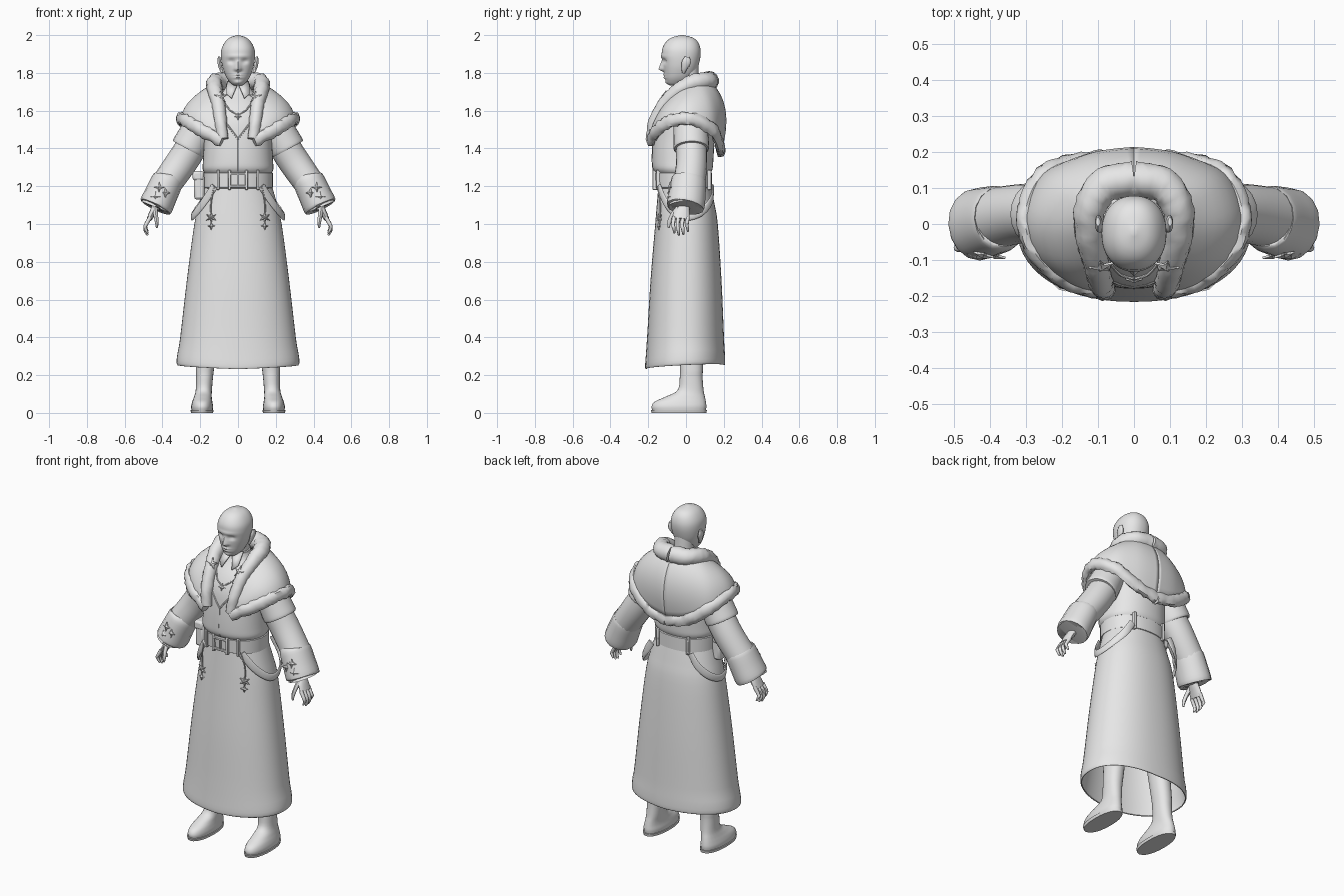
import bpy, bmesh, math, random
from mathutils import Vector

random.seed(4)
cube = bpy.data.objects.get("Cube")
if cube:
    bpy.data.objects.remove(cube)

grey = bpy.data.materials.new("plain grey")
grey.use_nodes = True
grey.diffuse_color = (0.8, 0.8, 0.8, 1)
grey.node_tree.nodes["Principled BSDF"].inputs["Base Color"].default_value = (0.8, 0.8, 0.8, 1)
parts = []
X, Y, Z = Vector((1, 0, 0)), Vector((0, 1, 0)), Vector((0, 0, 1))


def spline(keys, k):
    """Smooth interpolation of equal-length tuples, k steps per span."""
    out = []
    for i in range(len(keys) - 1):
        quad = [keys[max(i - 1, 0)], keys[i], keys[i + 1], keys[min(i + 2, len(keys) - 1)]]
        for j in range(k):
            t = j / k
            out.append(tuple(0.5 * (2 * b + (c - a) * t + (2 * a - 5 * b + 4 * c - d) * t * t
                                    + (3 * b - a - 3 * c + d) * t ** 3) for a, b, c, d in zip(*quad)))
    return out + [tuple(keys[-1])]


def build(name, rows, closed=True, caps=True, mirror=False, thick=0):
    """Skin a list of point rows into one object."""
    bm = bmesh.new()
    grid = [[bm.verts.new(p) for p in row] for row in rows]
    n = len(rows[0])
    for a, b in zip(grid, grid[1:]):
        for i in range(n if closed else n - 1):
            j = (i + 1) % n
            bm.faces.new((a[i], a[j], b[j], b[i]))
    if caps and closed:
        bm.faces.new(grid[0])
        bm.faces.new(grid[-1])
    bmesh.ops.remove_doubles(bm, verts=bm.verts, dist=1e-5)
    bmesh.ops.recalc_face_normals(bm, faces=bm.faces)
    me = bpy.data.meshes.new(name)
    bm.to_mesh(me)
    bm.free()
    me.materials.append(grey)
    ob = bpy.data.objects.new(name, me)
    bpy.context.collection.objects.link(ob)
    if thick:
        mod = ob.modifiers.new("thickness", "SOLIDIFY")
        mod.thickness, mod.offset = thick, 0
    if mirror:
        ob.modifiers.new("mirror", "MIRROR").use_mirror_merge = False
    parts.append(ob)
    return ob


def ring(z, cx, hw, y0, y1, n, p=2.2):
    """Horizontal rounded ring."""
    pts = []
    for i in range(n):
        a = math.tau * i / n
        c, s = math.cos(a), math.sin(a)
        pts.append(Vector((cx + hw * math.copysign(abs(c) ** (2 / p), c),
                           (y0 + y1) / 2 + (y1 - y0) / 2 * math.copysign(abs(s) ** (2 / p), s), z)))
    return pts


def loft(name, keys, k=4, n=40, **opts):
    return build(name, [ring(*key, n) for key in spline(keys, k)], **opts)


def tube(name, keys, k=4, n=12, ref=Y, jitter=0, **opts):
    """Sweep along (x, y, z, radius along ref, other radius) keys."""
    pts, rows = spline(keys, k), []
    for i, q in enumerate(pts):
        t = Vector(pts[min(i + 1, len(pts) - 1)][:3]) - Vector(pts[max(i - 1, 0)][:3])
        t.normalize()
        u = (ref - t * ref.dot(t)).normalized()
        v = t.cross(u)
        row = []
        for m in range(n):
            a, r = math.tau * m / n, 1 + random.uniform(-jitter, jitter)
            row.append(Vector(q[:3]) + r * (u * q[3] * math.cos(a) + v * q[4] * math.sin(a)))
        rows.append(row)
    return build(name, rows, **opts)


def cord(name, pts, r=0.004, **opts):
    return tube(name, [(*p, r, r) for p in pts], k=3, n=6, ref=X + Y * 0.3 + Z * 0.2, **opts)


def star(name, centre, normal, r, points=4, **opts):
    """Small raised star ornament."""
    c, nrm = Vector(centre), Vector(normal).normalized()
    u = (Z - nrm * nrm.z).normalized()
    v = nrm.cross(u)
    rim = []
    for i in range(points * 2):
        a, q = math.pi * i / points, r if i % 2 == 0 else r * 0.4
        rim.append(c + u * q * math.cos(a) + v * q * math.sin(a))
    return build(name, [[p - nrm * 0.006 for p in rim], rim, [c + nrm * 0.008] * len(rim)], caps=False, **opts)


def box(name, centre, size, **opts):
    x, y, z = (s / 2 for s in size)
    rows = [[Vector(centre) + Vector((a * x, b * y, c * z)) for a, b in ((-1, -1), (1, -1), (1, 1), (-1, 1))]
            for c in (-1, 1)]
    ob = build(name, rows, **opts)
    bev = ob.modifiers.new("bevel", "BEVEL")
    bev.width, bev.segments = min(size) * 0.25, 2
    return ob


def bump(v, s):
    return math.exp(-(v / s) ** 2)


# Head, with the face shaped by soft bumps
head = loft("head", [
    (1.733, 0, .020, -.085, -.04), (1.745, 0, .038, -.100, 0), (1.77, 0, .058, -.110, .03),
    (1.80, 0, .072, -.115, .05), (1.84, 0, .084, -.121, .066), (1.89, 0, .09, -.128, .077),
    (1.93, 0, .086, -.125, .076), (1.965, 0, .068, -.105, .062), (1.987, 0, .043, -.075, .035),
    (2.0, 0, .006, -.03, -.015)], k=6, n=64)
for v in head.data.vertices:
    x, y, z = v.co
    if y < -0.05:
        ramp = max(0, min((1.872 - z) / 0.05, (z - 1.803) / 0.014, 1))
        v.co.y -= 0.027 * ramp * bump(x, 0.008 + 0.008 * ramp)
        v.co.y += 0.013 * bump(abs(x) - 0.036, 0.018) * bump(z - 1.862, 0.012)
        v.co.y -= 0.005 * bump(z - 1.888, 0.01) * bump(x, 0.06)
        v.co.y -= 0.008 * bump(x, 0.024) * (bump(z - 1.79, 0.006) + bump(z - 1.775, 0.006))
        v.co.y -= 0.006 * bump(x, 0.02) * bump(z - 1.75, 0.01)
tube("neck", [(0, .03, 1.60, .06, .07), (0, .02, 1.72, .052, .054), (0, .01, 1.84, .055, .058)], n=24)
tube("ears", [(.082, -.014, 1.80, .008, .006), (.092, -.008, 1.825, .016, .009), (.099, .002, 1.858, .024, .010),
              (.100, .006, 1.885, .012, .006)], mirror=True)

# Coat body and skirt
loft("torso", [
    (1.26, 0, .17, -.15, .125), (1.29, 0, .187, -.175, .14), (1.34, 0, .185, -.18, .145),
    (1.45, 0, .18, -.175, .15), (1.55, 0, .18, -.16, .15), (1.63, 0, .15, -.12, .13),
    (1.70, 0, .08, -.06, .09), (1.74, 0, .06, -.045, .07)])
skirt = loft("skirt", [
    (1.24, 0, .165, -.14, .12), (1.12, 0, .20, -.15, .145), (1.0, 0, .228, -.16, .165),
    (.7, 0, .268, -.185, .185), (.4, 0, .303, -.203, .198), (.27, 0, .322, -.213, .204),
    (.243, 0, .318, -.211, .202)], n=56, caps=False, thick=.006)
for v in skirt.data.vertices:
    if v.co.z < 0.35:
        v.co.z += 0.05 * v.co.y + 0.012 * abs(v.co.x) / 0.32

# Front seam, waistcoat edges and neck chain
cord("front_seam", [(0, -.173, 1.28), (0, -.179, 1.34), (0, -.175, 1.45)], .003)
cord("waistcoat_edges", [(0, -.175, 1.45), (.045, -.165, 1.51), (.085, -.142, 1.56)], .005, mirror=True)
cord("neck_chain", [(.07, -.105, 1.64), (.04, -.14, 1.60), (0, -.153, 1.58)], .004, mirror=True)
star("chain_gem", (0, -.156, 1.57), (0, -1, .2), .022)
tube("standing_collar", [(0, .02, 1.66, .08, .066), (0, .012, 1.745, .063, .062)], n=24)
build("collar_points", [[Vector((.004, -.058, 1.735)), Vector((.058, -.03, 1.755))],
                        [Vector((.034, -.108, 1.665)), Vector((.062, -.085, 1.69))]],
      closed=False, thick=.006, mirror=True)

# Shoulder cape stretched between the collar line and the hem line
collar = [(0, .125, 1.757), (.075, .11, 1.757), (.12, .05, 1.75), (.123, -.03, 1.715),
          (.105, -.11, 1.64), (.092, -.165, 1.54), (.08, -.185, 1.45)]
hem = [(0, .185, 1.385), (.13, .178, 1.42), (.25, .14, 1.50), (.302, .03, 1.555),
       (.275, -.08, 1.545), (.19, -.155, 1.495), (.085, -.19, 1.44)]
columns = []
for c, h in zip(spline(collar, 5), spline(hem, 5)):
    c, h = Vector(c), Vector(h)
    span = h - c
    out = Vector((h.x, h.y, 0)).normalized() + Z * 0.6
    columns.append([c + span * t + out * (span.length * 0.55 * t * (1 - t)) for t in (i / 8 for i in range(9))])
build("cape", columns, closed=False, thick=.006, mirror=True)
radii = (.050, .049, .045, .040, .036, .034, .028)
tube("fur_collar", [(*p, r, r) for p, r in zip(collar, radii)], k=6, n=14, ref=Z, jitter=.07, mirror=True)
tube("fur_hem", [(*p, .034, .024) for p in hem], k=7, n=10, ref=Z, jitter=.16, mirror=True)
star("collar_brooches", (.09, -.122, 1.675), (-.2, -1, .5), .036, 5, mirror=True)

# Sleeves and turned-back cuffs
tube("sleeves", [(.15, .02, 1.60, .085, .07), (.235, .027, 1.43, .083, .082), (.30, .03, 1.325, .082, .083),
                 (.378, .018, 1.215, .085, .08)], n=20, mirror=True)
tube("oversleeves", [(.19, .025, 1.54, .09, .085), (.235, .027, 1.45, .094, .092), (.262, .028, 1.40, .094, .093),
                     (.262, .028, 1.40, .08, .08)], n=20, mirror=True)
tube("cuffs", [(.367, .016, 1.245, .078, .074), (.372, .014, 1.232, .092, .083), (.405, .006, 1.16, .098, .087),
               (.435, -.002, 1.095, .100, .089), (.433, -.002, 1.10, .085, .074), (.405, .006, 1.16, .07, .06)],
     n=16, mirror=True)
for name, spot in (("upper", (.418, -.088, 1.195)), ("lower", (.437, -.09, 1.145)), ("inner", (.385, -.09, 1.165))):
    star(name + "_cuff_ornaments", spot, (.25, -1, .1), .028, mirror=True)

# Hands
tube("palms", [(.405, .005, 1.17, .03, .026), (.43, -.008, 1.10, .03, .022), (.452, -.022, 1.06, .042, .018),
               (.47, -.028, 1.025, .044, .014)], mirror=True)
for i, finger in enumerate(("index", "middle", "ring", "little")):
    y, low = -.064 + .024 * i, (.012, 0, .004, .02)[i]
    tube(finger + "_fingers", [(.465, y, 1.035, .011, .011), (.488, y - .004, .995, .010, .010),
                               (.490, y, .965 + low, .009, .009), (.478, y + .002, .94 + low, .005, .005)],
         n=8, mirror=True)
tube("thumbs", [(.44, -.04, 1.085, .014, .014), (.435, -.072, 1.045, .013, .012), (.43, -.088, 1.01, .011, .010),
                (.43, -.092, .98, .005, .005)], n=8, mirror=True)

# Belt with loops and buckle
belt = [(1.188, 0, .176, -.156, .13), (1.192, 0, .184, -.164, .138), (1.27, 0, .184, -.166, .138),
        (1.276, 0, .176, -.158, .13)]
loft("belt", belt, k=1)
for i, (x, y) in enumerate(((.045, -.166), (.105, -.146), (.10, .123))):
    box("belt_loops_" + str(i + 1), (x, y, 1.233), (.014, .022, .105), mirror=True)
for z in (1.20, 1.265):
    box("buckle_bar", (0, -.17, z), (.09, .014, .012))
box("buckle_pin", (0, -.17, 1.233), (.012, .014, .06))

# Hip straps, pouch and hanging charms
tube("hip_straps", [(*p, .021, .006) for p in (
    (.125, -.145, 1.20), (.185, -.105, 1.11), (.232, -.045, 1.05), (.243, .02, 1.04),
    (.222, .09, 1.07), (.175, .135, 1.13), (.13, .142, 1.20))], ref=Z, mirror=True)
box("belt_pouch", (-.205, -.035, 1.195), (.055, .09, .13))
box("pouch_flap", (-.21, -.035, 1.255), (.06, .096, .05))
cord("charm_cords", [(.125, -.15, 1.20), (.142, -.138, 1.12), (.143, -.137, 1.06)], mirror=True)
star("star_charms", (.143, -.142, 1.035), (.3, -1, 0), .032, 6, mirror=True)
star("drop_charms", (.143, -.146, .99), (.3, -1, 0), .022, 4, mirror=True)

# Boots
loft("boots", [
    (.012, .19, .056, -.178, .105), (.035, .19, .058, -.182, .108), (.06, .189, .053, -.165, .105),
    (.085, .186, .047, -.11, .10), (.12, .181, .043, -.045, .093), (.19, .177, .045, -.033, .088),
    (.26, .172, .049, -.033, .09), (.55, .14, .06, -.05, .09)], n=24, mirror=True)
loft("boot_soles", [(0, .19, .058, -.182, .108), (.016, .19, .062, -.187, .111)], k=1, n=24, mirror=True)

# Smooth shading with sharp edges kept
bpy.ops.object.select_all(action="DESELECT")
for ob in parts:
    ob.select_set(True)
bpy.context.view_layer.objects.active = parts[0]
bpy.ops.object.shade_smooth_by_angle(angle=math.radians(45))
